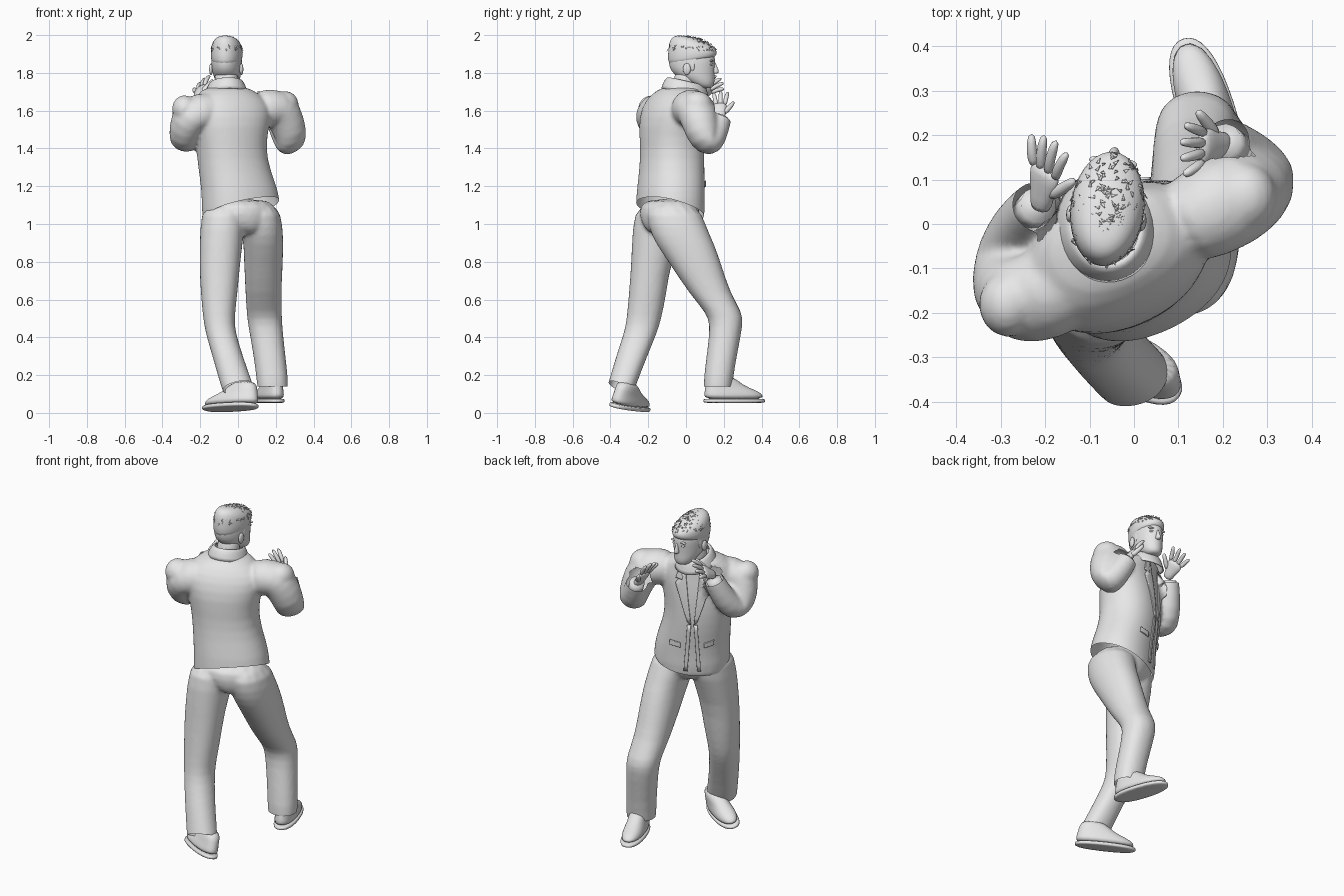
import bpy, bmesh, random
from math import sin, cos, pi, radians
from mathutils import Vector, Matrix, Quaternion, Euler

cube = bpy.data.objects.get("Cube")
if cube:
    bpy.data.objects.remove(cube)

grey = bpy.data.materials.new("plain_grey")
grey.use_nodes = True
grey.diffuse_color = (0.8, 0.8, 0.8, 1)
grey.node_tree.nodes["Principled BSDF"].inputs["Base Color"].default_value = (0.8, 0.8, 0.8, 1)


def finish(name, bm, M=Matrix(), levels=1, thick=0, wrap=None):
    """Turn a bmesh into a smooth object with its modifiers."""
    bmesh.ops.recalc_face_normals(bm, faces=bm.faces)
    bm.transform(M)
    for f in bm.faces:
        f.smooth = True
    me = bpy.data.meshes.new(name)
    bm.to_mesh(me)
    bm.free()
    me.materials.append(grey)
    ob = bpy.data.objects.new(name, me)
    bpy.context.collection.objects.link(ob)
    if levels:
        ob.modifiers.new("smooth", "SUBSURF").levels = levels
        ob.modifiers["smooth"].render_levels = levels
    if wrap:
        s = ob.modifiers.new("wrap", "SHRINKWRAP")
        s.target, s.offset, s.wrap_mode = wrap, 0.005, "ABOVE_SURFACE"
    if thick:
        s = ob.modifiers.new("thick", "SOLIDIFY")
        s.thickness, s.offset = thick, 0
    return ob


def gather(obs):
    """Collect the finished meshes of some objects and remove the objects."""
    bpy.context.view_layer.update()
    dg = bpy.context.evaluated_depsgraph_get()
    bm = bmesh.new()
    for ob in obs:
        me = bpy.data.meshes.new_from_object(ob.evaluated_get(dg))
        bm.from_mesh(me)
        bpy.data.meshes.remove(me)
    for ob in obs:
        bpy.data.objects.remove(ob)
    return bm


def fuse(name, parts, hems):
    """Melt closed parts into one garment, cut open below each hem plane."""
    ob = finish(name, gather(parts), levels=0)
    r = ob.modifiers.new("melt", "REMESH")
    r.mode, r.voxel_size = "VOXEL", 0.011
    s = ob.modifiers.new("relax", "SMOOTH")
    s.factor, s.iterations = 0.5, 4
    bm = gather([ob])
    for point, normal, reach in hems:
        p, n = Vector(point), Vector(normal)
        near = [f for f in bm.faces if (f.calc_center_median() - p).length < reach]
        geom = near + list({e for f in near for e in f.edges}) + list({v for f in near for v in f.verts})
        bmesh.ops.bisect_plane(bm, geom=geom, plane_co=p, plane_no=n)
        low = [f for f in bm.faces if (f.calc_center_median() - p).length < reach
               and (f.calc_center_median() - p).dot(n) < 0]
        bmesh.ops.delete(bm, geom=low, context="FACES")
    return finish(name, bm, levels=0)


def skin(name, rings, n=14, p=1.0, caps=(True, True), **kw):
    """Skin rings given as (centre, half width, half depth, rotation)."""
    bm = bmesh.new()
    loops = []
    for c, a, b, q in rings:
        loop = []
        for i in range(n):
            u, v = cos(2 * pi * i / n), sin(2 * pi * i / n)
            u, v = [abs(t) ** p * (1 if t > 0 else -1) for t in (u, v)]
            loop.append(bm.verts.new(Vector(c) + q @ Vector((a * u, b * v, 0))))
        loops.append(loop)
    for lo, hi in zip(loops, loops[1:]):
        for i in range(n):
            j = (i + 1) % n
            bm.faces.new((lo[i], lo[j], hi[j], hi[i]))
    for cap, loop in zip(caps, (loops[0], loops[-1])):
        if cap:
            bm.faces.new(loop)
    return finish(name, bm, **kw)


def stack(name, rows, yaw=0, tilt=0, **kw):
    """Level rings from rows of x, y, z, half width, half depth."""
    q = Euler((radians(tilt), 0, radians(yaw))).to_quaternion()
    return skin(name, [((x, y, z), a, b, q) for x, y, z, a, b in rows], **kw)


def tube(name, rows, n=12, **kw):
    """Round tube through rows of x, y, z, radius."""
    pts = [Vector(r[:3]) for r in rows]
    rings, q, old = [], None, None
    for i, p in enumerate(pts):
        t = (pts[min(i + 1, len(pts) - 1)] - pts[max(i - 1, 0)]).normalized()
        q = old.rotation_difference(t) @ q if old else t.to_track_quat("Z", "Y")
        old = t
        rings.append((p, rows[i][3], rows[i][3], q))
    return skin(name, rings, n=n, **kw)


def ball(name, centre, size, M=Matrix()):
    bm = bmesh.new()
    bmesh.ops.create_uvsphere(bm, u_segments=14, v_segments=9, radius=1)
    bm.transform(Matrix.Translation(centre) @ Matrix.Diagonal((*size, 1)))
    return finish(name, bm, M, 0)


# Trousers
fuse("trousers", [
    stack("right_leg", [
        (.1, -.08, 1.12, .12, .15), (.125, -.045, .98, .115, .157),
        (.135, -.008, .9, .108, .16), (.135, .055, .78, .105, .138),
        (.134, .127, .63, .097, .112), (.139, .203, .53, .096, .099), (.143, .215, .47, .093, .089),
        (.16, .197, .35, .088, .084), (.183, .17, .18, .085, .079), (.186, .166, .08, .086, .079)], p=.9),
    stack("left_leg", [
        (-.07, -.12, 1.12, .12, .145), (-.083, -.145, .98, .121, .143),
        (-.097, -.185, .8, .112, .107), (-.1, -.203, .63, .1, .102),
        (-.102, -.222, .5, .085, .094), (-.094, -.238, .43, .082, .09), (-.055, -.288, .3, .083, .085),
        (-.01, -.335, .16, .088, .077), (.025, -.372, .05, .092, .077)], p=.9),
    stack("seat", [(.045, -.09, .94, .02, .1), (.03, -.09, .98, .13, .14),
                   (.018, -.088, 1.05, .195, .165), (.012, -.083, 1.14, .195, .155)], yaw=20)],
    [((.185, .168, .14), (0, 0, 1), .16), ((0, -.345, .135), (-.28, .5, 1), .17)])


# Shoes
def shoe(side, M):
    stack(side + "_shoe_sole", [(0, 0, 0, .06, .166), (0, 0, .004, .065, .173),
                                (0, 0, .02, .065, .173), (0, 0, .024, .06, .166)], p=.85, n=18, M=M)
    stack(side + "_shoe_upper", [
        (0, 0, .018, .062, .169), (0, -.003, .045, .061, .164), (0, -.02, .068, .056, .144),
        (0, -.055, .092, .049, .102), (0, -.08, .15, .047, .068)], p=.88, n=18, M=M)


shoe("right", Matrix.Translation((.163, .255, .052)) @ Matrix.Rotation(radians(18), 4, "Z"))
shoe("left", Matrix.Translation((-.042, -.3, .019)) @ Euler((radians(-3), radians(14), radians(57))).to_matrix().to_4x4())

# Jacket: body fused with both sleeves, hem lower at the front and one side
body = [(.018, -.084, .95, .215, .172), (.018, -.084, 1.08, .215, .172), (.01, -.081, 1.18, .209, .17),
        (-.018, -.075, 1.28, .194, .165), (-.038, -.072, 1.4, .186, .162),
        (-.038, -.077, 1.52, .21, .163), (-.038, -.07, 1.62, .235, .144),
        (-.05, -.055, 1.685, .18, .118), (-.062, -.015, 1.735, .098, .1)]
sleeves = {
    "right": [(.09, -.01, 1.6, .1), (.17, .03, 1.615, .11), (.225, .058, 1.608, .112), (.265, .075, 1.53, .097),
              (.285, .098, 1.44, .085), (.28, .112, 1.415, .08), (.25, .145, 1.46, .075),
              (.205, .182, 1.555, .06), (.185, .197, 1.6, .055)],
    "left": [(-.13, -.12, 1.59, .112), (-.205, -.16, 1.59, .108), (-.255, -.175, 1.575, .106),
             (-.28, -.145, 1.5, .092), (-.283, -.095, 1.44, .08), (-.28, -.065, 1.437, .077),
             (-.255, -.005, 1.51, .07), (-.218, .04, 1.63, .06), (-.203, .055, 1.68, .056)]}
shoulders = [ball("right_shoulder", (.25, .06, 1.632), (.072, .08, .072)),
             ball("left_shoulder", (-.284, -.18, 1.61), (.066, .075, .072))]
parts = shoulders + [stack("body", body, yaw=25, n=20, p=.9)]
hems = [((0, 0, 1.05), (-.28, .27, 1), .5)]
for side, rows in sleeves.items():
    parts.append(tube(side + "_sleeve", rows, n=14))
    wrist = Vector(rows[-2][:3])
    d = (Vector(rows[-1][:3]) - wrist).normalized()
    hems.append((wrist, -d, .085))
    tube(side + "_shirt_cuff", [(*(wrist - d * .06), .042), (*(wrist + d * .012), .042)], levels=0)
jacket = fuse("jacket", parts, hems)

# Jacket front: panels laid over the chest
J = Matrix.Translation((-.028, -.07, 0)) @ Matrix.Rotation(radians(25), 4, "Z")


def panel(name, corners, n=8):
    a, b, c, d = [Vector((x, .18, z)) for x, z in corners]
    bm = bmesh.new()
    g = [[bm.verts.new(a.lerp(b, i / n).lerp(d.lerp(c, i / n), j / n)) for i in range(n + 1)]
         for j in range(n + 1)]
    for j in range(n):
        for i in range(n):
            bm.faces.new((g[j][i], g[j][i + 1], g[j + 1][i + 1], g[j + 1][i]))
    finish(name, bm, J, 0, .006, jacket)


for side, s in (("right", 1), ("left", -1)):
    panel(side + "_lapel", [(s * .008, 1.34), (s * .03, 1.36), (s * .11, 1.59), (s * .045, 1.67)])
    panel(side + "_lapel_notch", [(s * .065, 1.61), (s * .11, 1.62), (s * .09, 1.68), (s * .05, 1.68)])
    panel(side + "_front_edge", [(s * .03, 1.045), (s * .055, 1.045), (s * .03, 1.34), (s * .008, 1.34)])
    panel(side + "_pocket_flap", [(s * .075, 1.19), (s * .155, 1.2), (s * .155, 1.23), (s * .075, 1.22)])

# Collar and neck
stack("jacket_collar", [(-.062, -.005, 1.69, .114, .13), (-.062, -.003, 1.725, .102, .12),
                        (-.062, .0, 1.756, .084, .104), (-.062, .002, 1.75, .076, .095)],
      tilt=-13, yaw=8, n=18, caps=(False, False), thick=.005)
tube("neck", [(-.065, -.02, 1.66, .068), (-.062, -.005, 1.74, .066), (-.06, .01, 1.83, .064)])

# Head, in its own frame
H = Matrix.Translation((-.06, .032, 0)) @ Matrix.Rotation(radians(-7), 4, "Z")
stack("head", [
    (0, .075, 1.718, .022, .022), (0, .068, 1.727, .045, .047), (0, .045, 1.755, .063, .077),
    (0, .01, 1.79, .075, .111), (0, .0, 1.83, .08, .124), (0, 0, 1.87, .082, .127),
    (0, -.002, 1.91, .077, .119), (0, -.012, 1.94, .06, .085), (0, -.02, 1.955, .03, .05)],
    n=18, M=H)
cap = [(-.002, 1.85, .079, .122, 12), (.001, 1.88, .085, .134, 7), (.003, 1.925, .085, .132, -2),
       (-.006, 1.957, .077, .116, -8), (-.018, 1.983, .056, .082, -9), (-.024, 1.994, .027, .04, -8)]
skin("hair", [((0, y, z), a, b, Quaternion((1, 0, 0), radians(t))) for y, z, a, b, t in cap], n=18, M=H)
stack("nose", [(0, .12, 1.795, .016, .022), (0, .122, 1.808, .016, .025),
               (0, .118, 1.83, .01, .018), (0, .112, 1.862, .008, .012)], n=8, M=H)
ball("upper_lip", (0, .105, 1.775), (.024, .014, .006), H)
ball("lower_lip", (0, .102, 1.764), (.021, .014, .006), H)
ball("chin", (0, .085, 1.738), (.028, .022, .016), H)
for side, s in (("right", 1), ("left", -1)):
    ball(side + "_eye", (s * .031, .106, 1.845), (.014, .01, .007), H)
    ball(side + "_brow", (s * .033, .108, 1.864), (.022, .01, .006), H)
    ball(side + "_ear", (s * .081, -.018, 1.82), (.01, .021, .031), H)
    ball(side + "_sideburn", (s * .074, .012, 1.84), (.007, .012, .03), H)

# Loose hair tufts scattered over the crown
random.seed(4)
bm = bmesh.new()
for k in range(170):
    ang, up = random.uniform(0, 2 * pi), random.uniform(.1, 1.4)
    nrm = Vector((cos(ang) * cos(up), sin(ang) * cos(up), sin(up)))
    base = Vector((nrm.x * .084, nrm.y * .13, 1.908 + nrm.z * (.082 - nrm.y * .02)))
    side = nrm.orthogonal().normalized()
    side.rotate(Quaternion(nrm, random.uniform(0, 2 * pi)))
    lift = nrm * .004 + nrm.cross(side) * .014
    bm.faces.new([bm.verts.new(v) for v in (base - side * .004, base + side * .004, base + lift)])
finish("hair_tufts", bm, H, 0, .002)


# Hands: open palms with spread fingers
def hand(side, wrist, direction, across):
    z = Vector(direction).normalized()
    x = Vector(across)
    x = (x - z * x.dot(z)).normalized()
    M = Matrix.Translation(wrist) @ Matrix((x, z.cross(x), z)).transposed().to_4x4()
    stack(side + "_palm", [(0, 0, -.03, .028, .024), (0, 0, .01, .03, .021),
                           (0, 0, .05, .045, .02), (0, 0, .09, .044, .017)], M=M)
    for i, length in enumerate((.077, .09, .084, .066)):
        x0, x1 = (1.5 - i) * .022, (1.5 - i) * .039
        tube(f"{side}_finger_{i + 1}", [
            (x0, 0, .07, .0135), (x0 * .6 + x1 * .4, -.006, .08 + length * .4, .013),
            (x1, .004, .08 + length, .0105)], n=8, M=M)
    tube(side + "_thumb", [(.02, 0, .02, .018), (.055, .008, .055, .0145),
                           (.085, .012, .095, .011)], n=8, M=M)


hand("right", (.196, .178, 1.565), (-.55, -.08, .84), (.1, 1, .1))
hand("left", (-.208, .055, 1.675), (.1, .8, .5), (.7, -.2, .7))
